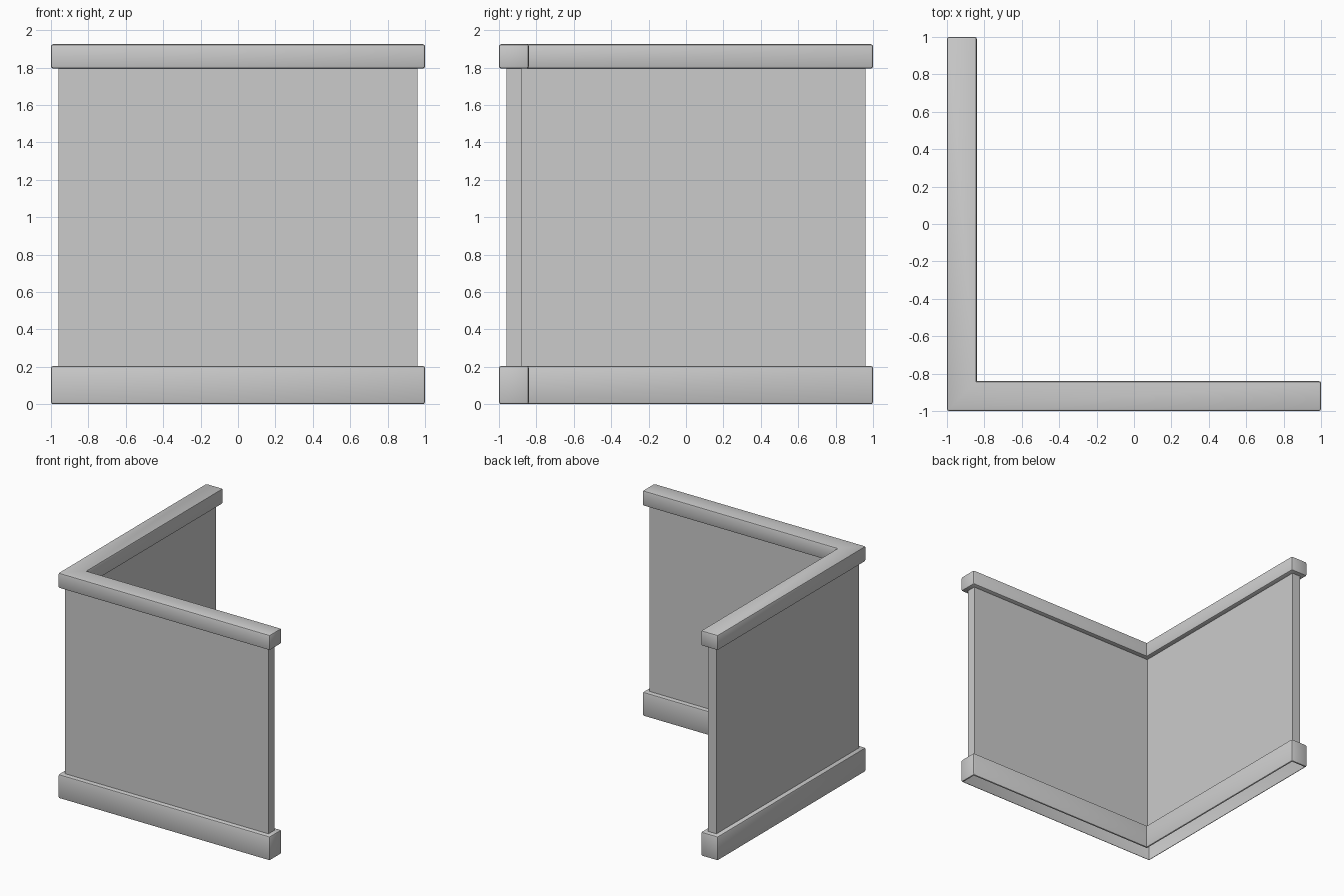
import bpy
import bmesh

cube = bpy.data.objects.get("Cube")
if cube:
    bpy.data.objects.remove(cube, do_unlink=True)

grey = bpy.data.materials.new("plain grey")
grey.use_nodes = True
colour = (0.6, 0.6, 0.6, 1)
grey.diffuse_color = colour
grey.node_tree.nodes["Principled BSDF"].inputs["Base Color"].default_value = colour


def corner_piece(name, outer, inner, low, high, bevel=0, open_ends=()):
    """L-shaped prism: outer and inner are distances from the centre."""
    plan = [(-outer, -outer), (outer, -outer), (outer, -inner),
            (-inner, -inner), (-inner, outer), (-outer, outer)]
    bm = bmesh.new()
    floor = bm.faces.new([bm.verts.new((x, y, low)) for x, y in plan])
    top = bmesh.ops.extrude_face_region(bm, geom=[floor], use_keep_orig=True)
    for v in top["geom"]:
        if isinstance(v, bmesh.types.BMVert):
            v.co.z = high
    bmesh.ops.recalc_face_normals(bm, faces=bm.faces)
    # Soften every edge but the upright one in the inner corner
    if bevel:
        edges = [e for e in bm.edges
                 if not all(abs(v.co.x + inner) + abs(v.co.y + inner) < 0.001
                            for v in e.verts)]
        bmesh.ops.bevel(bm, geom=edges, offset=bevel, segments=2,
                        profile=0.5, affect='EDGES')
    # Leave the chosen ends of the shell open
    bm.normal_update()
    gone = [f for f in bm.faces if abs(f.normal.z) > 0.99
            and any(abs(f.calc_center_median().z - z) < 0.001 for z in open_ends)]
    bmesh.ops.delete(bm, geom=gone, context='FACES')

    mesh = bpy.data.meshes.new(name)
    bm.to_mesh(mesh)
    bm.free()
    mesh.materials.append(grey)
    obj = bpy.data.objects.new(name, mesh)
    bpy.context.collection.objects.link(obj)
    bpy.ops.object.select_all(action='DESELECT')
    obj.select_set(True)
    bpy.context.view_layer.objects.active = obj
    bpy.ops.object.shade_smooth_by_angle()
    return obj


# Hollow skirting, thin wall panels and capping rail
corner_piece("skirting", 1.0, 0.84, 0.0, 0.205, bevel=0.012, open_ends=(0.0,))
corner_piece("wall", 0.96, 0.88, 0.2, 1.8, open_ends=(0.2, 1.8))
corner_piece("capping_rail", 1.0, 0.84, 1.795, 1.925, bevel=0.012)
